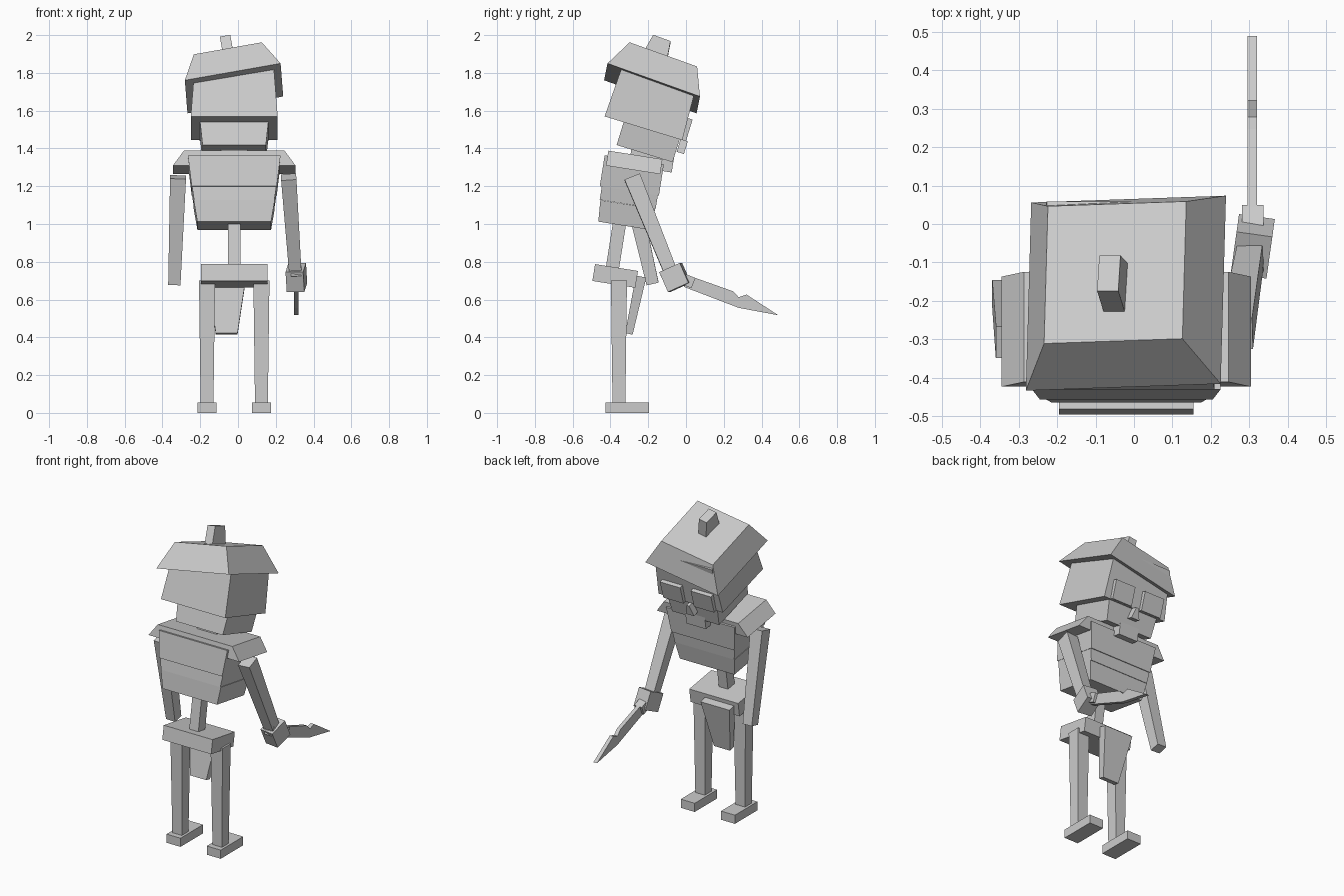
import bpy
import bmesh
from math import radians

cube = bpy.data.objects.get("Cube")
if cube:
    bpy.data.objects.remove(cube, do_unlink=True)

grey = bpy.data.materials.new("plain grey")
grey.use_nodes = True
grey.diffuse_color = (0.6, 0.6, 0.6, 1)
shader = grey.node_tree.nodes["Principled BSDF"]
shader.inputs["Base Color"].default_value = grey.diffuse_color

MIDDLE = -.02    # body axis in x
NOD = -17        # forward pitch of the head, in degrees
LEAN = -9        # forward pitch of the trunk, in degrees


def place(name, bm, location, pitch, roll, yaw):
    """Turn a bmesh into a posed object."""
    bmesh.ops.recalc_face_normals(bm, faces=bm.faces)
    mesh = bpy.data.meshes.new(name)
    bm.to_mesh(mesh)
    bm.free()
    mesh.materials.append(grey)
    part = bpy.data.objects.new(name, mesh)
    part.location = location
    part.rotation_euler = [radians(angle) for angle in (pitch, roll, yaw)]
    bpy.context.collection.objects.link(part)


def box(name, y, z, width, depth, height, x=MIDDLE,
        pitch=0, roll=0, yaw=0, flare=1, deepen=1):
    """Posed box; flare and deepen scale the top's width and depth."""
    bm = bmesh.new()
    bmesh.ops.create_cube(bm, size=1)
    for vert in bm.verts:
        top = vert.co.z > 0
        vert.co.x *= width * (flare if top else 1)
        vert.co.y *= depth * (deepen if top else 1)
        vert.co.z *= height
    place(name, bm, (x, y, z), pitch, roll, yaw)


def plate(name, outline, location, thickness, pitch):
    """Flat side-on outline, thickened across x."""
    bm = bmesh.new()
    half = thickness / 2
    face = bm.faces.new([bm.verts.new((-half, y, z)) for y, z in outline])
    new = bmesh.ops.extrude_face_region(bm, geom=[face])["geom"]
    moved = [item for item in new if isinstance(item, bmesh.types.BMVert)]
    bmesh.ops.translate(bm, verts=moved, vec=(thickness, 0, 0))
    # keep the starting face so that the plate is closed
    if not face.is_valid or len(bm.faces) < len(outline) + 2:
        bmesh.ops.holes_fill(bm, edges=bm.edges)
    place(name, bm, location, pitch, 0, 0)


# Head, jaw and neck
box("head", y=-.18, z=1.655, width=.46, depth=.43, height=.31,
    pitch=NOD, flare=.9, deepen=.94)
box("jaw", y=-.2, z=1.435, width=.335, depth=.31, height=.13,
    pitch=NOD, flare=1.08)
box("neck", y=-.18, z=1.35, width=.14, depth=.23, height=.12, pitch=LEAN)

# Face
for side, sign in (("left", 1), ("right", -1)):
    box(side + "_eye", x=MIDDLE + sign * .11, y=.003, z=1.5,
        width=.145, depth=.03, height=.12, pitch=NOD)
box("nose", y=-.02, z=1.41, width=.06, depth=.04, height=.07,
    pitch=NOD, flare=.3)

# Crooked helmet with a crest
box("helmet", x=-.035, y=-.153, z=1.792, width=.515, depth=.52, height=.16,
    pitch=NOD - 3, roll=-10, yaw=2, flare=.71, deepen=.73)
box("crest", x=-.055, y=-.15, z=1.92, width=.056, depth=.14, height=.13,
    pitch=NOD - 3, roll=-10, flare=1, deepen=.7)

# Trunk: shoulders, three chest tiers, spine and pelvis
box("shoulder_plate", y=-.274, z=1.326, width=.65, depth=.29, height=.08,
    pitch=LEAN, flare=.82)
box("chest_upper", y=-.287, z=1.257, width=.45, depth=.317, height=.165,
    pitch=LEAN, flare=1.09)
box("chest_middle", y=-.303, z=1.14, width=.425, depth=.3, height=.072,
    pitch=LEAN, flare=1.05)
box("chest_lower", y=-.317, z=1.047, width=.39, depth=.28, height=.114,
    pitch=LEAN, flare=1.1, deepen=1.05)
box("spine", y=-.37, z=.89, width=.065, depth=.07, height=.28, pitch=LEAN)
box("pelvis", y=-.375, z=.725, width=.35, depth=.23, height=.09, pitch=LEAN)
box("hanging_cloth", x=-.06, y=-.27, z=.57, width=.115, depth=.04, height=.31,
    pitch=LEAN - 3, flare=1.8, deepen=1.4)

# Legs and feet
for side, sign in (("left", 1), ("right", -1)):
    hip = MIDDLE + sign * .144
    box(side + "_leg", x=hip, y=-.355, z=.375, width=.068, depth=.068,
        height=.65, flare=1.25, deepen=1.25)
    box(side + "_foot", x=hip, y=-.31, z=.028, width=.1, depth=.23,
        height=.056)

# Arms
box("right_arm", x=-.327, y=-.242, z=.966, width=.065, depth=.065, height=.58,
    pitch=13, roll=2, flare=1.3, deepen=1.3)
box("left_arm", x=.286, y=-.18, z=.99, width=.065, depth=.07, height=.56,
    pitch=22, roll=-4, flare=1.25, deepen=1.25)

# Hand with a notched knife
box("left_hand", x=.309, y=-.058, z=.717, width=.094, depth=.12, height=.115,
    pitch=24, yaw=-8)
box("knife_handle", x=.309, y=-.042, z=.72, width=.055, depth=.175,
    height=.058, pitch=-22)
blade = [(0, -.03), (.31, -.035), (.52, 0), (.325, .045),
         (.29, .018), (.25, .037), (0, .035)]
plate("knife_blade", blade, (.308, 0, .695), thickness=.025, pitch=-20)
